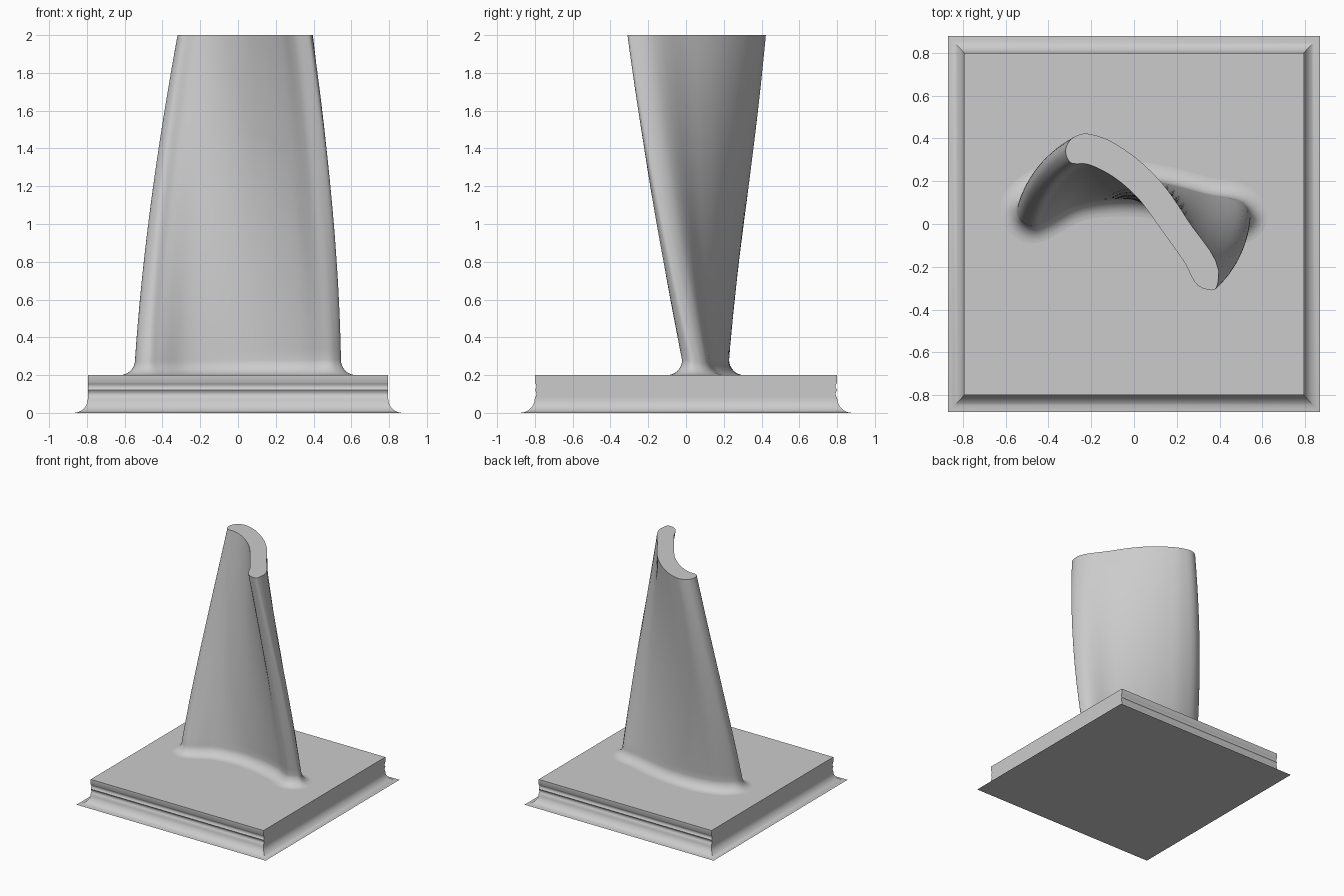
import bpy
import bmesh
import math
from mathutils import Vector, Matrix
from mathutils.geometry import interpolate_bezier

default_cube = bpy.data.objects.get("Cube")
if default_cube:
    bpy.data.objects.remove(default_cube, do_unlink=True)

metal = bpy.data.materials.new("plain grey metal")
metal.use_nodes = True
metal.diffuse_color = (0.6, 0.6, 0.6, 1)
metal.node_tree.nodes["Principled BSDF"].inputs["Base Color"].default_value = metal.diffuse_color


def loft(name, rings, angle):
    """Skin a stack of closed rings, cap both ends and shade by angle."""
    bm = bmesh.new()
    loops = [[bm.verts.new(p) for p in ring] for ring in rings]
    for low, high in zip(loops, loops[1:]):
        for i in range(len(low)):
            j = (i + 1) % len(low)
            bm.faces.new((low[i], low[j], high[j], high[i]))
    bm.faces.new(loops[0])
    bm.faces.new(loops[-1])
    bmesh.ops.recalc_face_normals(bm, faces=bm.faces)
    mesh = bpy.data.meshes.new(name)
    bm.to_mesh(mesh)
    bm.free()
    mesh.materials.append(metal)
    obj = bpy.data.objects.new(name, mesh)
    bpy.context.collection.objects.link(obj)
    bpy.ops.object.select_all(action="DESELECT")
    obj.select_set(True)
    bpy.context.view_layer.objects.active = obj
    bpy.ops.object.shade_smooth_by_angle(angle=math.radians(angle))
    return obj


def smooth_outline(points, steps=6):
    """Closed smooth curve through the points, sampled evenly per span."""
    pts = [Vector(p) for p in points]
    n = len(pts)
    dist = [(pts[(i + 1) % n] - pts[i]).length for i in range(n)]
    tangents = []
    for i in range(n):
        before, after = dist[i - 1], dist[i]
        slope_in = (pts[i] - pts[i - 1]) / before
        slope_out = (pts[(i + 1) % n] - pts[i]) / after
        tangents.append((slope_in * after + slope_out * before) / (before + after))
    result = []
    for i in range(n):
        j = (i + 1) % n
        reach = dist[i] / 3
        span = interpolate_bezier(pts[i], pts[i] + tangents[i] * reach,
                                  pts[j] - tangents[j] * reach, pts[j], steps + 1)
        result += [Vector((p[0], p[1])) for p in span[:-1]]
    return result


def offset(outline, amount):
    """Push a clockwise outline outwards."""
    n = len(outline)
    moved = []
    for i, p in enumerate(outline):
        t = (outline[(i + 1) % n] - outline[i - 1]).normalized()
        moved.append(p + Vector((-t.y, t.x)) * amount)
    return moved


# Plinth: plain flared ends, moulded and flared front and back
PLINTH_TOP = 0.2


def flare(z, wall, radius):
    if z >= radius:
        return wall
    return wall + radius - math.sqrt(radius ** 2 - (radius - z) ** 2)


def half_depth(z):
    groove = 0.008 * abs(math.sin(math.pi * (z - 0.08) / 0.04)) if 0.08 < z < 0.16 else 0
    return flare(z, 0.8, 0.08) - groove


levels = [0.08 * (1 - math.cos(math.pi / 2 * k / 8)) for k in range(9)]
levels += [0.08 + 0.005 * k for k in range(1, 17)] + [PLINTH_TOP]
plinth_rings = []
for z in levels:
    x, y = flare(z, 0.795, 0.075), half_depth(z)
    plinth_rings.append([(-x, -y, z), (x, -y, z), (x, y, z), (-x, y, z)])
loft("plinth", plinth_rings, 35)

# Blade sections, clockwise from the rounded leading edge over the back
root = smooth_outline([
    (-.545, .08), (-.47, .165), (-.3, .22), (-.1, .225), (.12, .195), (.33, .14),
    (.53, .075), (.545, .03), (.5, -.015), (.33, .045), (.12, .1), (-.1, .115),
    (-.28, .085), (-.42, .01), (-.47, -.01), (-.53, .02)])
tip = smooth_outline([
    (-.3, .39), (-.25, .42), (-.15, .405), (-.04, .345), (.1, .225), (.25, .02),
    (.393, -.27), (.38, -.305), (.32, -.3), (.23, -.17), (.13, -.03), (0, .14),
    (-.12, .235), (-.22, .28), (-.3, .29), (-.32, .345)])

TWIST = math.radians(-42)
untwisted_tip = [Matrix.Rotation(-TWIST, 2) @ p for p in tip]


def blade_section(z):
    t = max(0, (z - 0.28) / (2 - 0.28))
    turn = Matrix.Rotation(TWIST * t, 2)
    return [turn @ a.lerp(b, t) for a, b in zip(root, untwisted_tip)]


# Blade: fillet into the plinth, then the twisting taper
FILLET = 0.08
blade_rings = []
for k in range(9):
    a = math.pi / 2 * k / 8
    z = PLINTH_TOP + FILLET * (1 - math.cos(a))
    ring = offset(blade_section(z), FILLET * (1 - math.sin(a)))
    blade_rings.append([(p.x, p.y, z) for p in ring])
start = PLINTH_TOP + FILLET
for k in range(1, 33):
    z = start + (2 - start) * k / 32
    blade_rings.append([(p.x, p.y, z) for p in blade_section(z)])
loft("twisted_blade", blade_rings, 40)
